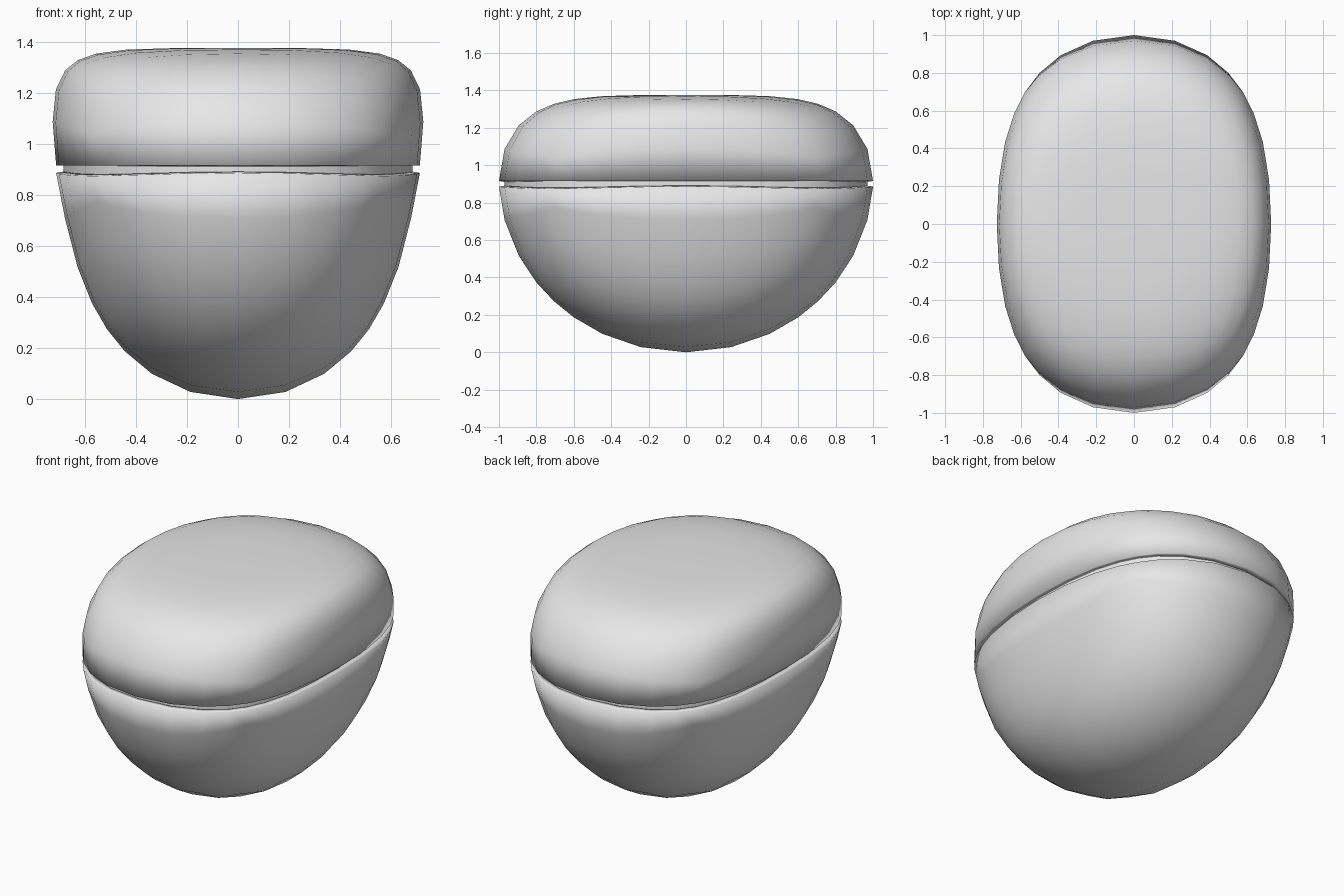
import bpy, bmesh, math

if "Cube" in bpy.data.objects:
    bpy.data.objects.remove(bpy.data.objects["Cube"])

SHELL = 0.03        # wall thickness
LID_Z = 0.916       # lower rim of the lid
BASE_Z = 0.886      # upper rim of the base

grey = bpy.data.materials.new("light_grey")
grey.diffuse_color = (0.8, 0.8, 0.8, 1)
grey.use_nodes = True
grey.node_tree.nodes["Principled BSDF"].inputs["Base Color"].default_value = grey.diffuse_color


def shape(p, upper):
    """Turn a point on the unit sphere into a point on the rounded case."""
    u, y, s = p
    x = u * (0.91 - 0.19 * u * u) * (0.99 + 0.14 * s)
    if upper:
        z = LID_Z + 0.46 * math.sin(math.pi / 2 * s)
    elif s > -0.001:
        z = BASE_Z - 0.012 * (2 * u * y) ** 2   # rim dips at the corners
    else:
        z = 0.935 * (1 + s)
    return x, y, z


def finish(name, bm):
    me = bpy.data.meshes.new(name)
    bm.to_mesh(me)
    bm.free()
    me.materials.append(grey)
    ob = bpy.data.objects.new(name, me)
    bpy.context.collection.objects.link(ob)
    bpy.ops.object.select_all(action='DESELECT')
    ob.select_set(True)
    bpy.context.view_layer.objects.active = ob
    bpy.ops.object.shade_smooth_by_angle(angle=math.radians(40))
    return ob


def half_shell(name, upper):
    """Half of a gridded cube, rounded to a sphere and shaped."""
    bm = bmesh.new()
    bmesh.ops.create_cube(bm, size=2)
    bmesh.ops.subdivide_edges(bm, edges=bm.edges[:], cuts=7, use_grid_fill=True)
    side = 1 if upper else -1
    drop = [f for f in bm.faces if f.calc_center_median().z * side < 0]
    bmesh.ops.delete(bm, geom=drop, context='FACES')
    for v in bm.verts:
        v.co = shape(v.co.normalized(), upper)
    bmesh.ops.recalc_face_normals(bm, faces=bm.faces[:])
    # make sure the normals point outward
    tip = max(bm.faces, key=lambda f: f.calc_center_median().z * side)
    if tip.normal.z * side < 0:
        bmesh.ops.reverse_faces(bm, faces=bm.faces[:])
    ob = finish(name, bm)
    mod = ob.modifiers.new("wall", 'SOLIDIFY')
    mod.thickness = SHELL
    mod.offset = -1
    bpy.ops.object.modifier_move_to_index(modifier=mod.name, index=0)
    return ob


half_shell("lid", True)
half_shell("base", False)

# recessed wall closing the seam between lid and base
bm = bmesh.new()
rings = []
grid = [i / 4 for i in range(-4, 4)]
square = ([(t, -1) for t in grid] + [(1, t) for t in grid]
          + [(-t, 1) for t in grid] + [(-1, -t) for t in grid])
for z in (0.85, 0.94):
    ring = []
    for a, b in square:
        r = math.hypot(a, b)
        x, y, _ = shape((a / r, b / r, 0), True)
        ring.append(bm.verts.new((x * (1 - SHELL / 0.72), y * (1 - SHELL), z)))
    rings.append(ring)
n = len(square)
for i in range(n):
    j = (i + 1) % n
    bm.faces.new((rings[0][i], rings[0][j], rings[1][j], rings[1][i]))
finish("seam_wall", bm)
